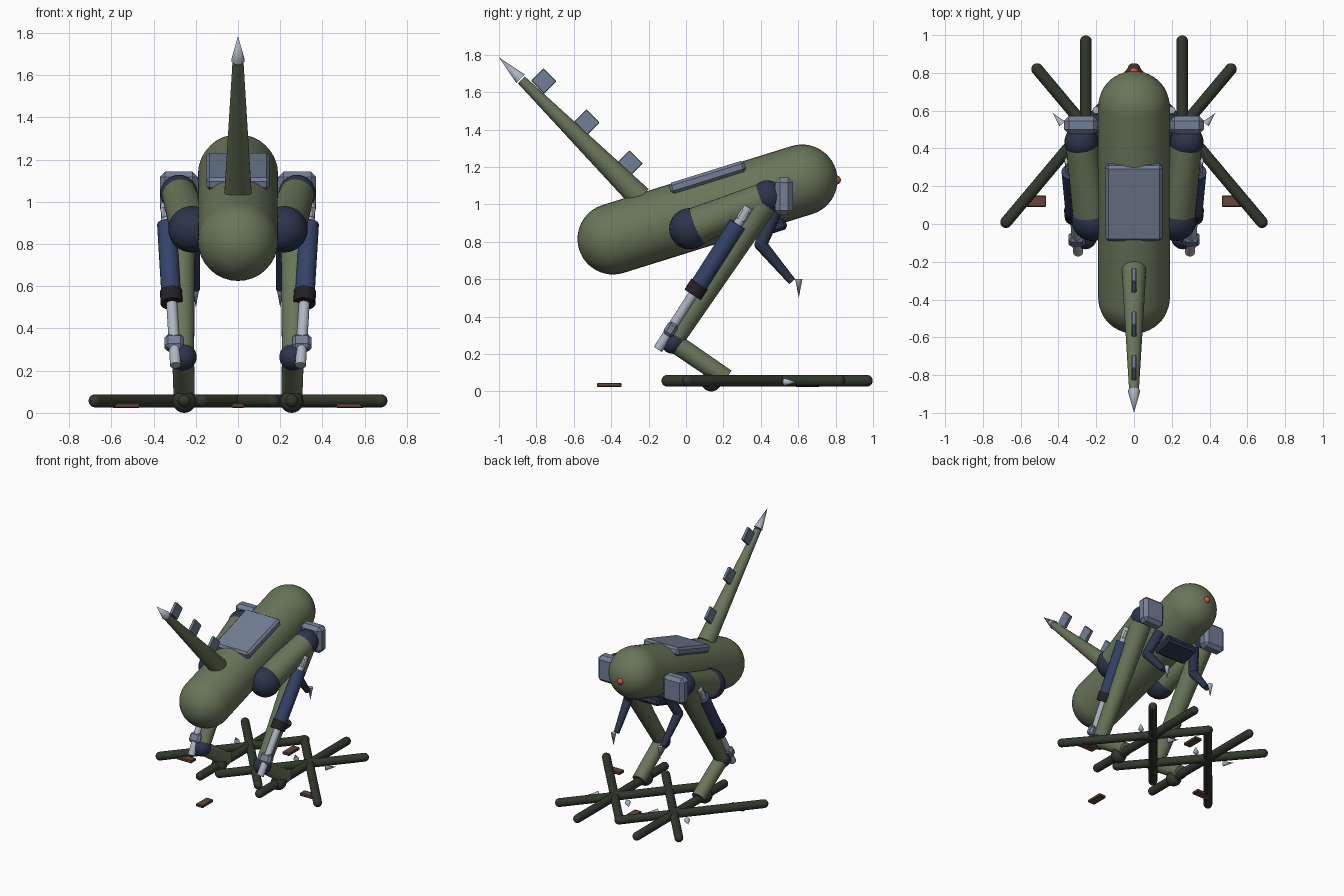
import bpy, math
from mathutils import Vector, Matrix

if "Cube" in bpy.data.objects:
    bpy.data.objects.remove(bpy.data.objects["Cube"])


def material(name, rgb):
    m = bpy.data.materials.new(name)
    m.diffuse_color = (*rgb, 1)
    m.use_nodes = True
    m.node_tree.nodes["Principled BSDF"].inputs["Base Color"].default_value = m.diffuse_color
    return m


OLIVE = material("olive", (0.14, 0.18, 0.10))
DARK_OLIVE = material("dark_olive", (0.03, 0.04, 0.025))
NAVY = material("navy", (0.025, 0.035, 0.07))
BLUE = material("blue", (0.035, 0.055, 0.14))
SLATE = material("slate", (0.17, 0.21, 0.30))
STEEL = material("steel", (0.42, 0.46, 0.54))
BLACK = material("black", (0.015, 0.015, 0.02))
BROWN = material("brown", (0.13, 0.06, 0.04))
RED = material("red", (0.65, 0.08, 0.04))
TILT = math.atan2(0.315, 1.01)


def finish(name, mat, smooth=True):
    ob = bpy.context.object
    ob.name = name
    ob.data.materials.append(mat)
    if smooth:
        bpy.ops.object.shade_smooth_by_angle(angle=math.radians(35))
    return ob


def ball(name, c, r, mat):
    bpy.ops.mesh.primitive_uv_sphere_add(segments=32, ring_count=16, radius=r, location=c)
    return finish(name, mat)


def rod(name, a, b, r1, r2, mat, sides=32):
    a, b = Vector(a), Vector(b)
    d = b - a
    bpy.ops.mesh.primitive_cone_add(vertices=sides, radius1=r1, radius2=r2, depth=d.length,
                                    location=(a + b) / 2,
                                    rotation=d.to_track_quat('Z', 'Y').to_euler())
    return finish(name, mat)


def capsule(name, a, b, r, mat, rings=16):
    # sphere whose upper and lower halves are pulled apart
    a, b = Vector(a), Vector(b)
    d = b - a
    bpy.ops.mesh.primitive_uv_sphere_add(segments=32, ring_count=rings, radius=r)
    ob = finish(name, mat)
    # duplicate the equator by splitting the mesh there
    import bmesh
    bm = bmesh.new()
    bm.from_mesh(ob.data)
    top = [f for f in bm.faces if f.calc_center_median().z > 0]
    ret = bmesh.ops.extrude_face_region(bm, geom=top)
    bmesh.ops.translate(bm, vec=(0, 0, d.length),
                        verts=[g for g in ret['geom'] if isinstance(g, bmesh.types.BMVert)])
    bmesh.ops.delete(bm, geom=[f for f in top if f.is_valid], context='FACES')
    bmesh.ops.recalc_face_normals(bm, faces=bm.faces)
    for f in bm.faces:
        f.smooth = True
    bm.to_mesh(ob.data)
    bm.free()
    ob.matrix_world = Matrix.Translation(a) @ d.to_track_quat('Z', 'Y').to_matrix().to_4x4()
    return ob


def box(name, c, size, mat, rot=(0, 0, 0), bevel=0.0):
    bpy.ops.mesh.primitive_cube_add(size=1, location=c, rotation=rot)
    ob = bpy.context.object
    ob.scale = size
    bpy.ops.object.transform_apply(location=False, rotation=False, scale=True)
    if bevel:
        m = ob.modifiers.new("bevel", 'BEVEL')
        m.width = bevel
        m.segments = 1
    return finish(name, mat, False)


# body, eye, armour
capsule("body", (0, -0.39, 0.815), (0, 0.62, 1.13), 0.19, OLIVE, 24)
ball("eye", (0, 0.803, 1.13), 0.025, RED)
box("back_plate", (0, 0.115, 1.145), (0.30, 0.42, 0.06), SLATE, (TILT, 0, 0), 0.015)
box("chest_plate", (0, 0.46, 0.875), (0.27, 0.16, 0.06), NAVY, (TILT, 0, 0), 0.015)

# tail with fins and tip
rod("tail", (0, -0.245, 1.035), (0, -0.88, 1.665), 0.065, 0.026, OLIVE)
rod("tail_tip", (0, -0.885, 1.672), (0, -1.0, 1.786), 0.032, 0, STEEL)
for i in range(3):
    box(f"tail_fin_{i}", (0, -0.30 - 0.23 * i, 1.22 + 0.22 * i), (0.024, 0.095, 0.10),
        SLATE, (math.radians(45), 0, 0), 0.004)

for s, side in ((-1, "left"), (1, "right")):
    def P(x, y, z):
        return Vector((s * x, y, z))

    # leg
    hip, knee, ankle = P(0.22, 0.02, 0.87), P(0.28, 0.435, 1.04), P(0.26, -0.07, 0.265)
    ball(f"hip_{side}", hip, 0.11, NAVY)
    rod(f"thigh_{side}", hip, knee, 0.102, 0.082, OLIVE)
    ball(f"knee_{side}", knee, 0.088, NAVY)
    box(f"knee_guard_{side}", P(0.28, 0.524, 1.043), (0.18, 0.095, 0.20), SLATE, bevel=0.025)
    rod(f"shin_{side}", knee, ankle, 0.078, 0.052, OLIVE)
    ball(f"ankle_{side}", ankle, 0.064, NAVY)
    rod(f"lower_foot_{side}", ankle, P(0.255, 0.215, 0.07), 0.052, 0.05, OLIVE)
    ball(f"foot_joint_{side}", P(0.255, 0.135, 0.055), 0.055, DARK_OLIVE)

    # hydraulic piston behind the shin
    top, low = P(0.342, 0.335, 0.985), P(0.296, -0.15, 0.225)
    lerp = top.lerp
    tilt = math.atan2(0.485, 0.76)
    rod(f"piston_rod_{side}", top, low, 0.026, 0.026, STEEL, 20)
    rod(f"piston_tube_{side}", lerp(low, 0.12), lerp(low, 0.58), 0.047, 0.047, BLUE)
    rod(f"piston_collar_{side}", lerp(low, 0.54), lerp(low, 0.615), 0.053, 0.053, BLACK)
    box(f"piston_top_mount_{side}", lerp(low, 0.06), (0.045, 0.055, 0.07), STEEL,
        (-tilt, 0, 0), 0.01)
    box(f"piston_low_mount_{side}", lerp(low, 0.86), (0.09, 0.06, 0.075), SLATE,
        (-tilt, 0, 0), 0.015)

    # long crossing toes and their claws
    z = 0.057
    capsule(f"toe_middle_{side}", P(0.255, -0.10, z), P(0.255, 0.967, z), 0.031, DARK_OLIVE)
    rod(f"toe_claw_middle_{side}", P(0.255, 0.53, 0.05), P(0.255, 0.61, 0.05), 0.02, 0, STEEL)
    for k, nm in ((-1, "inner"), (1, "outer")):
        capsule(f"toe_{nm}_{side}", P(0.255 - k * 0.422, 0.01, z),
                P(0.255 + k * 0.258, 0.82, z), 0.031, DARK_OLIVE)
        rod(f"toe_claw_{nm}_{side}", P(0.255 + k * 0.125, 0.53, 0.05),
            P(0.255 + k * 0.176, 0.588, 0.05), 0.02, 0, STEEL, 16)

    # small forearm
    shoulder, elbow = P(0.16, 0.47, 0.95), P(0.215, 0.40, 0.785)
    rod(f"upper_arm_{side}", shoulder, elbow, 0.038, 0.034, NAVY, 20)
    ball(f"elbow_{side}", elbow, 0.034, NAVY)
    rod(f"forearm_{side}", elbow, P(0.20, 0.567, 0.588), 0.034, 0.021, NAVY, 20)
    rod(f"hand_claw_{side}", P(0.20, 0.603, 0.60), P(0.20, 0.603, 0.50), 0.019, 0, STEEL, 16)

# four ground chips in a ring
for i in range(4):
    a = i * math.pi / 2
    box(f"ground_chip_{i}", (0.53 * math.cos(a), 0.12 + 0.53 * math.sin(a), 0.035),
        (0.13, 0.06, 0.022), BROWN, (0, 0, a), 0.004)
